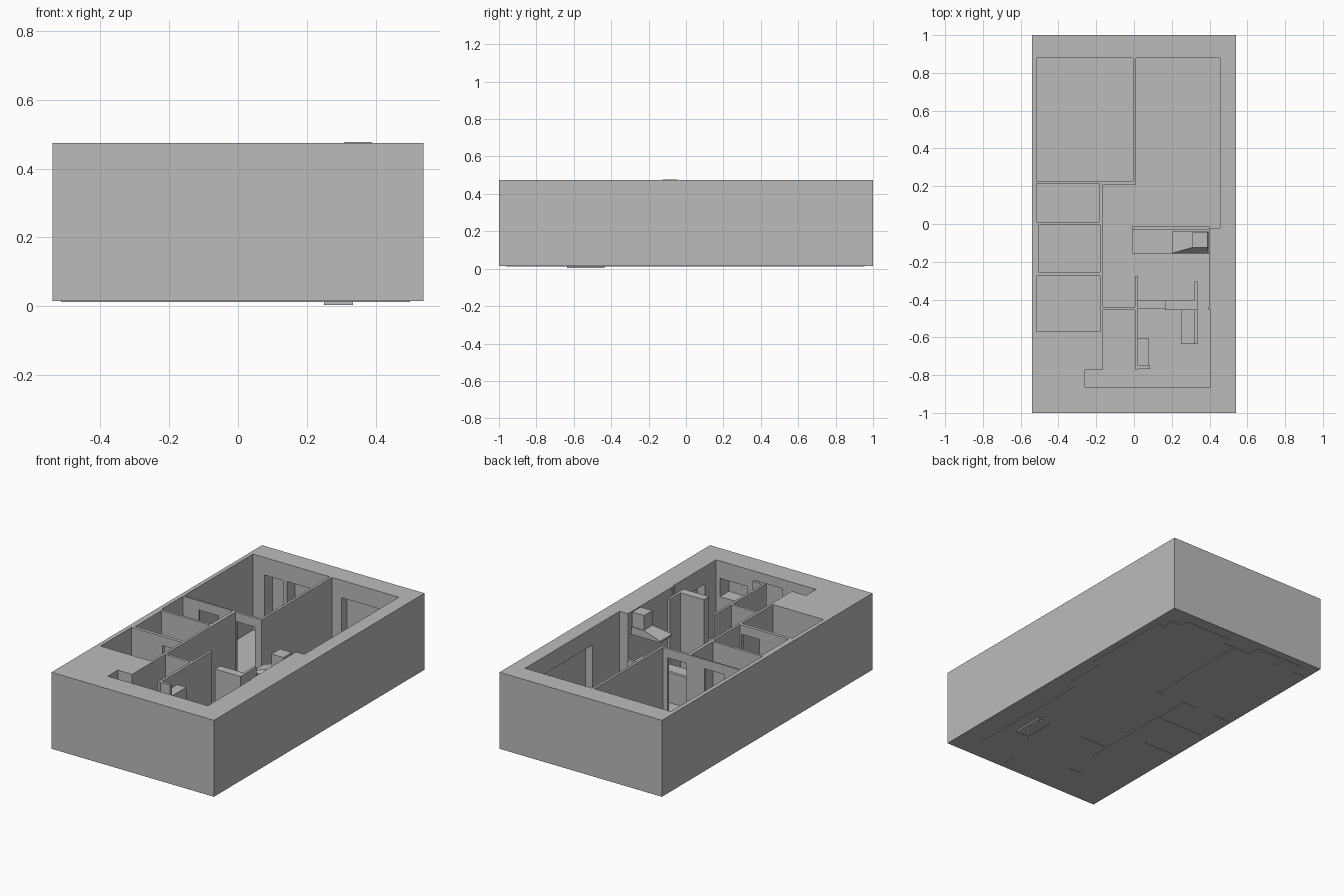
import bpy
import bmesh

cube = bpy.data.objects.get("Cube")
if cube:
    bpy.data.objects.remove(cube, do_unlink=True)

grey = bpy.data.materials.new("plain grey")
grey.use_nodes = True
grey.diffuse_color = (0.5, 0.5, 0.5, 1)
grey.node_tree.nodes["Principled BSDF"].inputs["Base Color"].default_value = (0.5, 0.5, 0.5, 1)

BASE, TOP = 0.015, 0.475
DOOR, WINDOW = 0.42, 0.37


def box(name, x0, x1, y0, y1, z0, z1, top=None):
    """Box from its limits; top = (x0, x1, y0, y1) tapers the upper face."""
    bm = bmesh.new()
    bmesh.ops.create_cube(bm, size=1)
    for v in bm.verts:
        high = v.co.z > 0
        a, b, c, d = top if (top and high) else (x0, x1, y0, y1)
        v.co = (b if v.co.x > 0 else a, d if v.co.y > 0 else c, z1 if high else z0)
    mesh = bpy.data.meshes.new(name)
    bm.to_mesh(mesh)
    bm.free()
    mesh.materials.append(grey)
    obj = bpy.data.objects.new(name, mesh)
    bpy.context.collection.objects.link(obj)
    return obj


# Rooms: x0, x1, y0, y1
rooms = {
    "back_left_room": (-0.515, -0.005, 0.225, 0.878),
    "back_right_room": (0.01, 0.455, -0.02, 0.878),
    "hall": (-0.165, 0.4, -0.44, 0.21),
    "living_room": (-0.165, 0.405, -0.865, -0.455),
    "living_passage": (0.01, 0.395, -0.5, -0.4),
    "entrance_nook": (-0.26, -0.1, -0.865, -0.77),
    "upper_side_room": (-0.515, -0.185, 0.01, 0.215),
    "middle_side_room": (-0.505, -0.18, -0.255, -0.005),
    "lower_side_room": (-0.515, -0.18, -0.57, -0.275),
}
# Door openings and full height windows: x0, x1, y0, y1, top
openings = {
    "hall_door": (-0.16, -0.035, 0.2, 0.24, DOOR),
    "side_door": (-0.41, -0.28, 0.2, 0.24, DOOR),
    "lower_side_door": (-0.31, -0.19, -0.29, -0.24, DOOR),
    "left_patio_window": (-0.44, -0.315, 0.86, 0.955, WINDOW),
    "centre_patio_window": (-0.29, -0.12, 0.86, 0.955, WINDOW),
    "right_patio_window": (0.075, 0.385, 0.86, 0.93, WINDOW),
    "side_patio_window": (0.44, 0.5, 0.24, 0.8, WINDOW),
    "front_door": (-0.035, 0.15, -0.963, -0.85, DOOR),
}

house = box("house_block", -0.54, 0.54, -1, 1, BASE, TOP)
cutters = [box("cut_" + n, *r, -0.1, 0.6) for n, r in rooms.items()]
cutters += [box("cut_" + n, *o[:4], -0.1, o[4]) for n, o in openings.items()]
# Raised windows with sills
cutters.append(box("cut_front_window", 0.2, 0.38, -0.95, -0.85, 0.26, WINDOW))
cutters.append(box("cut_side_window", 0.39, 0.46, -0.76, -0.52, 0.2, WINDOW))

for cutter in cutters:
    cutter.hide_render = True
    mod = house.modifiers.new(cutter.name, "BOOLEAN")
    mod.operation = "DIFFERENCE"
    mod.solver = "EXACT"
    mod.object = cutter
depsgraph = bpy.context.evaluated_depsgraph_get()
carved = bpy.data.meshes.new_from_object(house.evaluated_get(depsgraph))
house.modifiers.clear()
house.data = carved
for cutter in cutters:
    bpy.data.objects.remove(cutter, do_unlink=True)

# Floor plates, slightly proud of the underside
for name, limits in list(rooms.items()) + list(openings.items()):
    box(name + "_floor", *limits[:4], 0.012, 0.018)

# Free standing partitions
box("divider_wall", 0.005, 0.02, -0.77, -0.275, BASE, TOP)
box("closet_end_wall", 0.02, 0.085, -0.767, -0.75, BASE, TOP)
box("kitchen_side_wall", 0.32, 0.335, -0.455, -0.305, BASE, TOP)

# Fitted furniture
box("tall_cupboard", 0.165, 0.32, -0.455, -0.405, BASE, TOP)
box("low_cupboard", 0.02, 0.165, -0.45, -0.405, BASE, 0.17)
box("closet", 0.02, 0.08, -0.75, -0.605, BASE, 0.4)
box("bench_seat", 0.25, 0.32, -0.635, -0.455, 0.003, 0.12)
box("bench_back", 0.32, 0.335, -0.635, -0.435, 0.003, 0.22)

# Kitchen island with cooker hood
box("island_counter", -0.01, 0.4, -0.155, -0.03, BASE, 0.17)
box("island_back", -0.01, 0.4, -0.03, -0.012, BASE, 0.2)
box("hood_lip", 0.2, 0.395, -0.155, -0.04, 0.345, 0.355)
box("hood_slope", 0.2, 0.395, -0.155, -0.04, 0.355, 0.39, top=(0.305, 0.39, -0.125, -0.04))
box("hood_chimney", 0.31, 0.39, -0.125, -0.045, 0.38, 0.478)
